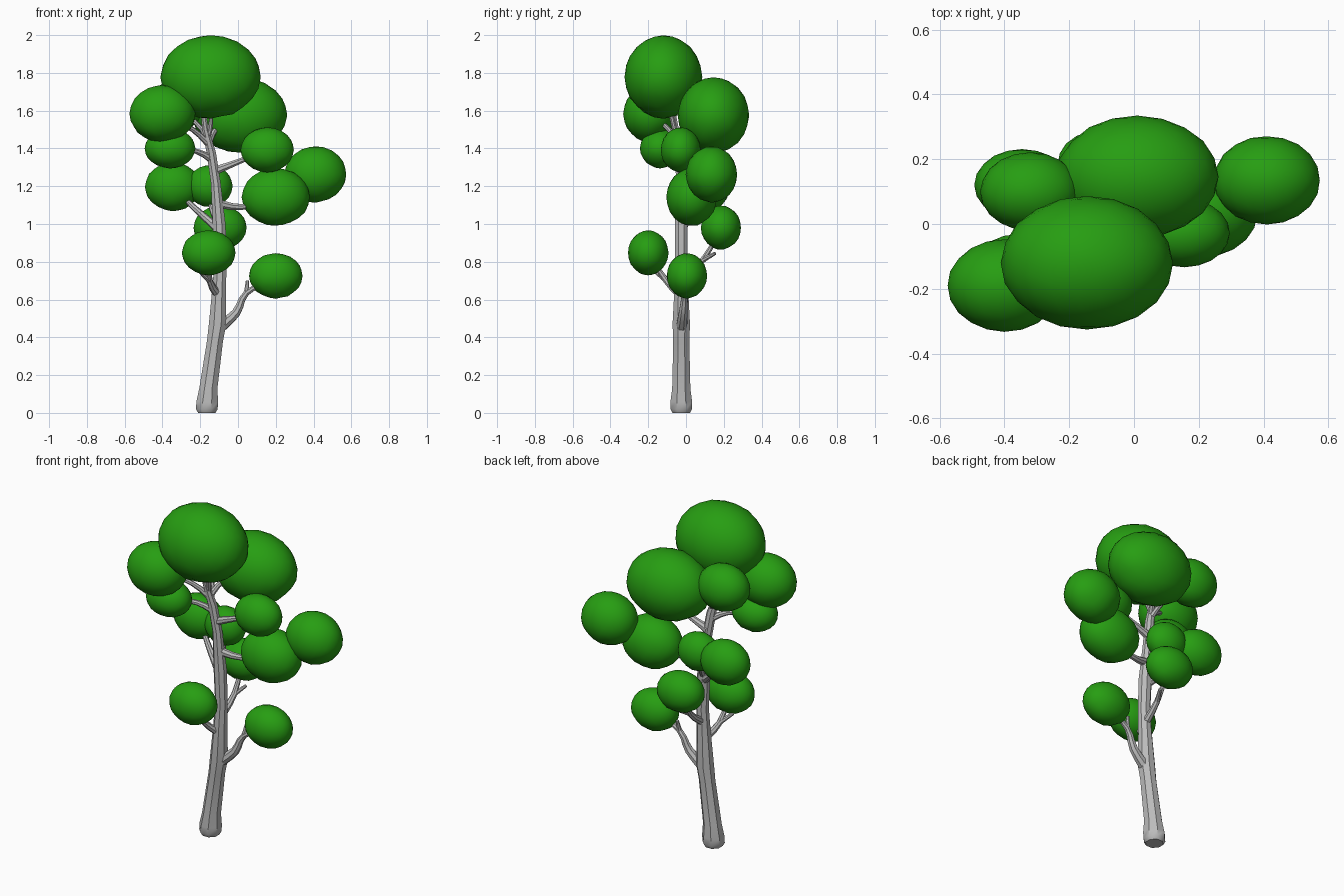
import bpy, bmesh, math, random
from mathutils import Vector

if "Cube" in bpy.data.objects:
    bpy.data.objects.remove(bpy.data.objects["Cube"])

random.seed(4)

def material(name, rgb):
    m = bpy.data.materials.new(name)
    m.diffuse_color = (*rgb, 1)
    m.use_nodes = True
    m.node_tree.nodes["Principled BSDF"].inputs["Base Color"].default_value = m.diffuse_color
    return m

BARK = material("grey_bark", (0.5, 0.5, 0.5))
LEAF = material("leaf_green", (0.02, 0.34, 0.006))

def finish(bm, name, mat, angle):
    bmesh.ops.recalc_face_normals(bm, faces=bm.faces)
    me = bpy.data.meshes.new(name)
    bm.to_mesh(me)
    bm.free()
    me.materials.append(mat)
    ob = bpy.data.objects.new(name, me)
    bpy.context.collection.objects.link(ob)
    bpy.ops.object.select_all(action='DESELECT')
    ob.select_set(True)
    bpy.context.view_layer.objects.active = ob
    bpy.ops.object.shade_smooth_by_angle(angle=math.radians(angle))
    return ob

def smooth_path(pts, steps=3):
    """Catmull-Rom curve through the points."""
    p = [pts[0]] + pts + [pts[-1]]
    out = []
    for a, b, c, d in zip(p, p[1:], p[2:], p[3:]):
        for k in range(steps):
            t = k / steps
            out.append(b + (c - a) * (t / 2) + (a * 2 - b * 5 + c * 4 - d) * (t * t / 2)
                       + (b * 3 - a - c * 3 + d) * (t ** 3 / 2))
    return out + [pts[-1]]

def limb(name, pos, radii, sides=8, upright=False):
    """Tapered tube along a path."""
    bm = bmesh.new()
    rings = []
    side = None
    for i, (p, r) in enumerate(zip(pos, radii)):
        t = (pos[min(i + 1, len(pos) - 1)] - pos[max(i - 1, 0)]).normalized()
        if upright:
            t = Vector((0, 0, 1))
        if side is None:
            side = Vector((1, 0, 0)) if abs(t.x) < 0.8 else Vector((0, 1, 0))
        side = (side - t * side.dot(t)).normalized()
        up = t.cross(side)
        rings.append([bm.verts.new(p + r * (side * math.cos(a) + up * math.sin(a)))
                      for a in (2 * math.pi * (k + 0.5) / sides for k in range(sides))])
    for a, b in zip(rings, rings[1:]):
        for k in range(sides):
            n = (k + 1) % sides
            bm.faces.new((a[k], a[n], b[n], b[k]))
    bm.faces.new(rings[0])
    bm.faces.new(rings[-1])
    return finish(bm, name, BARK, 40)

# Leaning trunk with a flared foot: x, z, radius
trunk = [(-.165, 0, .05), (-.165, .02, .062), (-.163, .06, .062), (-.157, .13, .052),
         (-.122, .38, .046), (-.108, .47, .05), (-.1, .66, .039), (-.092, .8, .035),
         (-.1, 1, .037), (-.118, 1.22, .028), (-.142, 1.38, .027), (-.172, 1.5, .019), (-.185, 1.6, .014)]

def on_trunk(x, z):
    return Vector((x, -.025 - .15 * max(0, z - 1.3), z))

def trunk_at(z):
    for (x0, z0, _), (x1, z1, _) in zip(trunk, trunk[1:]):
        if z0 <= z <= z1:
            return on_trunk(x0 + (x1 - x0) * (z - z0) / (z1 - z0), z)

limb("trunk", [on_trunk(x, z) for x, z, r in trunk], [r for x, z, r in trunk], upright=True)

# Leaf clumps: centre and radii
clumps = {
    "crown": (-.145, -.12, 1.778, .267, .207, .222),
    "top_back": (.01, .145, 1.575, .252, .19, .203),
    "top_left": (-.4, -.19, 1.583, .176, .143, .153),
    "upper_left": (-.36, -.138, 1.4, .135, .107, .107),
    "upper_right": (.155, -.028, 1.392, .142, .106, .12),
    "far_right": (.41, .135, 1.262, .165, .137, .15),
    "mid_right": (.2, .03, 1.142, .182, .135, .154),
    "mid_left": (-.345, .12, 1.197, .148, .112, .13),
    "top_back_left": (-.32, .1, 1.63, .155, .122, .135),
    "mid_back": (-.15, .095, 1.2, .122, .095, .112),
    "low_back": (-.095, .185, .98, .142, .107, .118),
    "low_front": (-.155, -.2, .847, .143, .108, .12),
    "low_right": (.2, .005, .725, .143, .108, .121),
}
for name, (x, y, z, rx, ry, rz) in clumps.items():
    bm = bmesh.new()
    bmesh.ops.create_icosphere(bm, subdivisions=3, radius=1)
    for v in bm.verts:
        # undersides are a little more dented than the tops
        f = 1 - random.random() * (.035 if v.co.z < -.3 else .012)
        v.co = Vector((x + v.co.x * rx * f, y + v.co.y * ry * f, z + v.co.z * rz * f))
    finish(bm, name + "_leaf_clump", LEAF, 60)

def branch(name, start, mids, end, r0, r1):
    path = smooth_path([start] + [Vector(m) for m in mids] + [Vector(end)])
    n = len(path) - 1
    limb(name, path, [r0 + (r1 - r0) * (i / n) ** .8 for i in range(n + 1)])

# Branches from the trunk, through a bend, to the middle of each clump
bends = {
    "low_right": (.44, .036, [(-.01, -.015, .53), (.045, -.005, .635)]),
    "low_front": (.62, .027, [(-.15, -.105, .7)]),
    "low_back": (.72, .026, [(-.088, .09, .81)]),
    "mid_left": (.97, .027, [(-.22, .04, 1.075)]),
    "mid_back": (1.0, .024, [(-.14, .06, 1.09)]),
    "mid_right": (1.11, .027, [(.02, .005, 1.09)]),
    "upper_right": (1.28, .027, [(-.01, -.025, 1.325)]),
    "upper_left": (1.34, .022, [(-.22, -.075, 1.385)]),
    "top_left": (1.42, .02, [(-.24, -.09, 1.5)]),
    "top_back_left": (1.41, .02, [(-.19, .02, 1.5)]),
    "top_back": (1.43, .02, [(-.11, .03, 1.51)]),
    "crown": (1.46, .018, [(-.143, -.07, 1.54)]),
}
for name, (z, r, mids) in bends.items():
    branch(name + "_branch", trunk_at(z), mids, clumps[name][:3], r, .009)
branch("far_right_branch", Vector(clumps["mid_right"][:3]), [], clumps["far_right"][:3], .013, .009)

# Short bare twigs
for name, tip in (("low_right", (.05, .01, .7)), ("low_front", (-.2, -.16, .745)), ("low_back", (-.055, .155, .845))):
    branch(name + "_twig", Vector(bends[name][2][-1]), [], tip, .016, .009)
